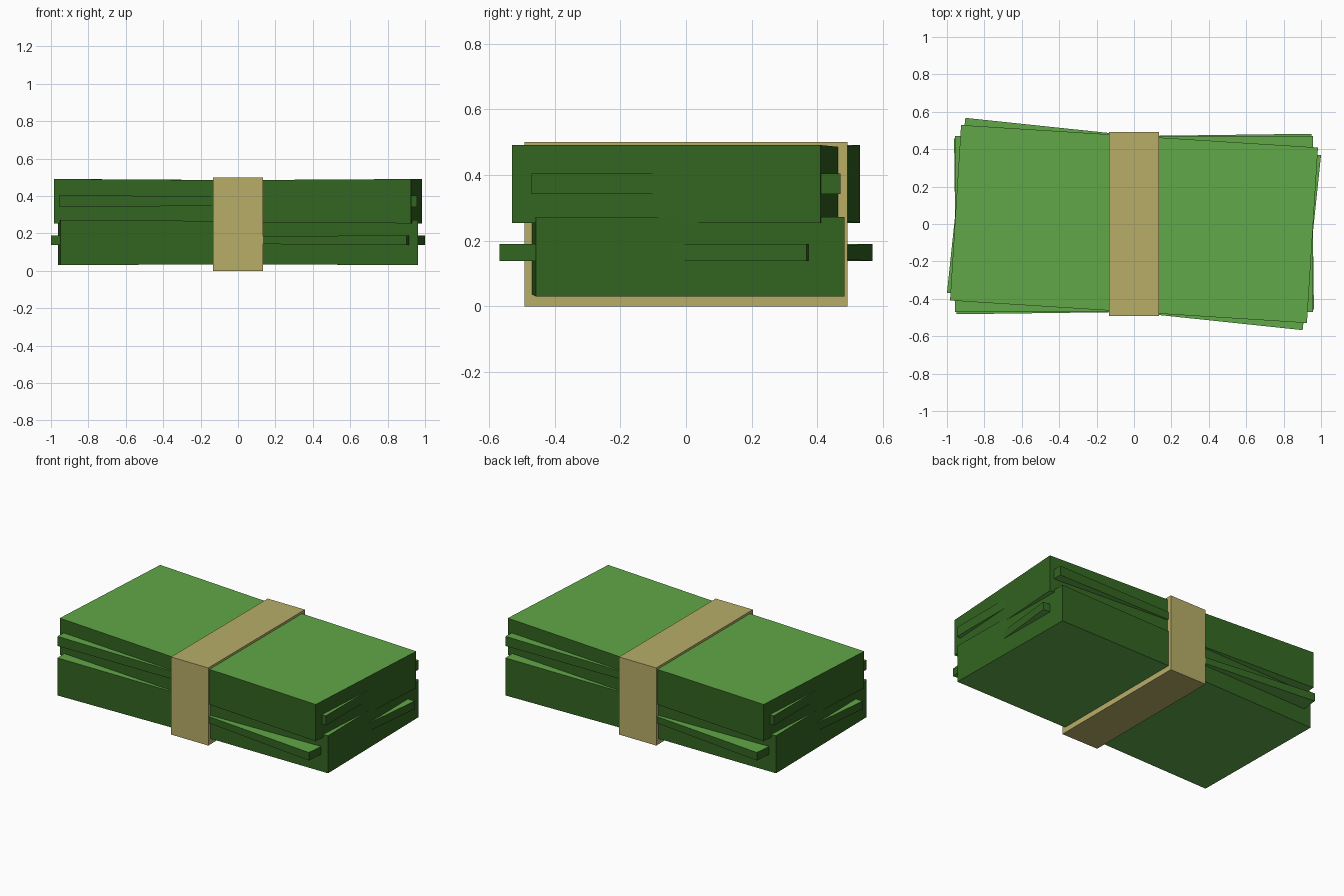
import bpy, bmesh, math
from mathutils import Matrix

if "Cube" in bpy.data.objects:
    bpy.data.objects.remove(bpy.data.objects["Cube"])

LENGTH, WIDTH, PINCH = 1.912, 0.94, 0.006


def material(name, rgb):
    m = bpy.data.materials.new(name)
    m.diffuse_color = (*rgb, 1.0)
    m.use_nodes = True
    m.node_tree.nodes["Principled BSDF"].inputs["Base Color"].default_value = m.diffuse_color
    return m


note_face = material("light_green", (0.12, 0.39, 0.065))
note_edge = material("dark_green", (0.033, 0.13, 0.015))
paper = material("tan_paper", (0.48, 0.42, 0.14))


def block(name, size, z0, z1, mats, angle=0.0, pinch=0.0):
    """Box between two heights, optionally squeezed along its middle."""
    bm = bmesh.new()
    bmesh.ops.create_cube(bm, size=1.0)
    bmesh.ops.scale(bm, vec=(size[0], size[1], z1 - z0), verts=bm.verts)
    if pinch:
        along = [e for e in bm.edges if abs(e.verts[0].co.x - e.verts[1].co.x) > 0.1]
        bmesh.ops.subdivide_edges(bm, edges=along, cuts=1, use_grid_fill=True)
        for v in bm.verts:
            if abs(v.co.x) < 0.01:
                v.co.z -= math.copysign(pinch, v.co.z)
    bm.normal_update()
    # printed faces up and down, darker cut edges around the sides
    for f in bm.faces:
        f.material_index = 0 if abs(f.normal.z) > 0.5 else len(mats) - 1
    bm.transform(Matrix.Translation((0, 0, (z0 + z1) / 2))
                 @ Matrix.Rotation(math.radians(angle), 4, 'Z'))
    me = bpy.data.meshes.new(name)
    bm.to_mesh(me)
    bm.free()
    for m in mats:
        me.materials.append(m)
    ob = bpy.data.objects.new(name, me)
    bpy.context.collection.objects.link(ob)
    return ob


# Thick stacks with thinner, askew stacks sticking out of them
for name, z0, z1, angle in (
        ("lower_stack", 0.03, 0.272, 0.75),
        ("lower_loose_notes", 0.138, 0.19, -6.0),
        ("upper_stack", 0.254, 0.491, -3.6),
        ("upper_loose_notes", 0.342, 0.404, 0.0)):
    block(name, (LENGTH, WIDTH), z0, z1, (note_face, note_edge), angle, PINCH)

# Paper band wrapped around the middle
block("paper_band", (0.265, 0.984), 0.0, 0.5, (paper,))
